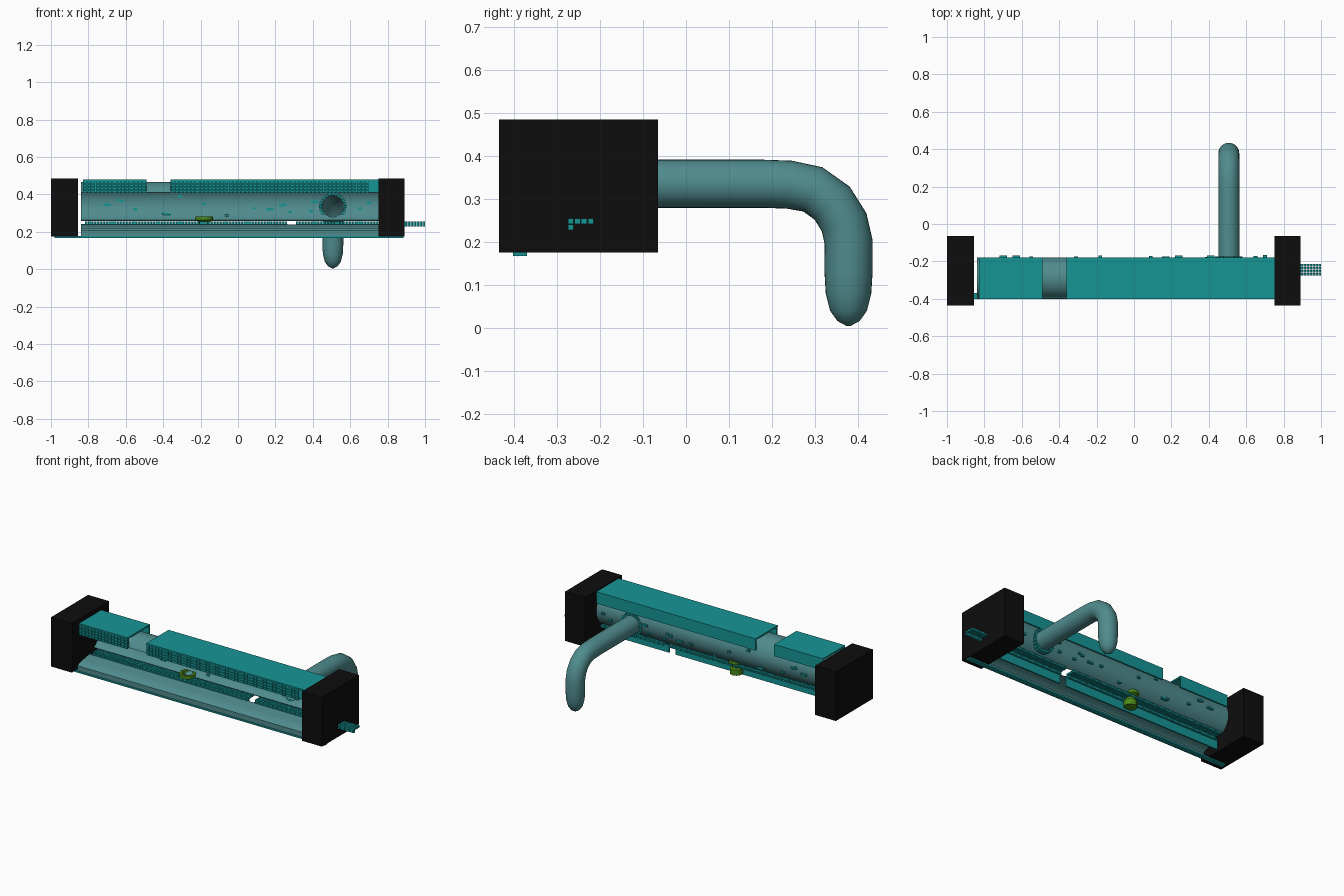
import bpy, bmesh, math
from mathutils import Vector, Matrix

if "Cube" in bpy.data.objects:
    bpy.data.objects.remove(bpy.data.objects["Cube"])


def material(name, rgb):
    m = bpy.data.materials.new(name)
    m.diffuse_color = (*rgb, 1)
    m.use_nodes = True
    m.node_tree.nodes["Principled BSDF"].inputs["Base Color"].default_value = m.diffuse_color
    return m


TEAL = material("teal", (0.008, 0.30, 0.30))
GREY = material("grey_teal", (0.08, 0.26, 0.27))
BLACK = material("black", (0.004, 0.004, 0.004))
GREEN = material("green", (0.07, 0.26, 0.01))


def finish(name, bm, mat, smooth=False):
    bmesh.ops.recalc_face_normals(bm, faces=bm.faces)
    me = bpy.data.meshes.new(name)
    bm.to_mesh(me)
    bm.free()
    me.materials.append(mat)
    ob = bpy.data.objects.new(name, me)
    bpy.context.collection.objects.link(ob)
    if smooth:
        bpy.ops.object.select_all(action='DESELECT')
        ob.select_set(True)
        bpy.context.view_layer.objects.active = ob
        bpy.ops.object.shade_smooth_by_angle(angle=math.radians(40))
    return ob


def add_box(bm, x, y, z):
    """Box from three (min, max) ranges."""
    c = [(a + b) / 2 for a, b in (x, y, z)]
    s = [b - a for a, b in (x, y, z)]
    bmesh.ops.create_cube(bm, size=1, matrix=Matrix.Translation(c) @ Matrix.Diagonal((*s, 1)))


def boxes(name, mat, *ranges):
    bm = bmesh.new()
    for r in ranges:
        add_box(bm, *r)
    return finish(name, bm, mat)


def add_cube(bm, c, s):
    add_box(bm, *[(v - d / 2, v + d / 2) for v, d in zip(c, s)])


def extrude_x(name, prof, x0, x1, mat):
    """Closed (y, z) profile run along x."""
    bm = bmesh.new()
    a = [bm.verts.new((x0, y, z)) for y, z in prof]
    b = [bm.verts.new((x1, y, z)) for y, z in prof]
    n = len(prof)
    for i in range(n):
        j = (i + 1) % n
        bm.faces.new((a[i], a[j], b[j], b[i]))
    bm.faces.new(a)
    bm.faces.new(b)
    return finish(name, bm, mat, True)


# End blocks
for name, x in (("left_end_block", (-1.0, -0.855)), ("right_end_block", (0.75, 0.89))):
    boxes(name, BLACK, (x, (-0.435, -0.065), (0.175, 0.485)))

# Curved shell, open at the front and underneath
CY, CZ, R = -0.29, 0.355, 0.112
arc = [math.radians(150 - 210 * i / 40) for i in range(41)]
outer = [(CY + R * math.cos(t), CZ + R * math.sin(t)) for t in arc]
inner = [(CY + (R - 0.006) * math.cos(t), CZ + (R - 0.006) * math.sin(t)) for t in arc]
shell = extrude_x("curved_shell", outer + inner[::-1], -0.84, 0.76, GREY)

# Hole where the pipe meets the shell
PX, PZ, PR = 0.507, 0.335, 0.056
bm = bmesh.new()
bmesh.ops.create_cone(bm, cap_ends=True, segments=32, radius1=PR, radius2=PR, depth=0.16,
                      matrix=Matrix.Translation((PX, -0.18, PZ)) @ Matrix.Rotation(math.pi / 2, 4, 'X'))
cutter = finish("pipe_hole_cutter", bm, GREY)
cutter.hide_render = True
cutter.hide_viewport = True
mod = shell.modifiers.new("pipe_hole", 'BOOLEAN')
mod.object = cutter
mod.operation = 'DIFFERENCE'
mod.solver = 'EXACT'

# Top covers: lid, rear wall and front wall, with a gap between the two
for name, x in (("left_cover", (-0.83, -0.49)), ("right_cover", (-0.36, 0.75))):
    boxes(name, TEAL,
          (x, (-0.40, -0.178), (0.47, 0.479)),
          (x, (-0.186, -0.178), (0.405, 0.472)),
          (x, (-0.393, -0.385), (0.412, 0.472)))

# Studded front faces of the covers
bm = bmesh.new()
for x0, x1 in ((-0.83, -0.49), (-0.36, 0.70)):
    n = round((x1 - x0) / 0.022)
    step = (x1 - x0) / n
    for row in range(4):
        for i in range(n):
            add_cube(bm, (x0 + (i + 0.5) * step, -0.396, 0.414 + row * 0.0165),
                     (step * 0.86, 0.012, 0.0135))
finish("cover_studs", bm, TEAL)

# Long studded strip under the shell, sticking out of the right block
bm = bmesh.new()
n = 116
for i in range(n):
    x = -0.82 + (i + 0.5) * 1.82 / n
    if 0.265 < x < 0.31:
        continue
    for k in range(4):
        add_cube(bm, (x, -0.268 + k * 0.0155, 0.248), (0.0135, 0.0135, 0.0125))
    add_cube(bm, (x, -0.268, 0.234), (0.0135, 0.0135, 0.0125))
finish("studded_strip", bm, TEAL)

# Lower front panel, its teal back wall and base edge
top = [(-0.398, 0.172), (-0.398, 0.208), (-0.388, 0.219), (-0.34, 0.229), (-0.28, 0.238)]
extrude_x("lower_front_panel", top + [(y + 0.006, z - 0.006) for y, z in top[::-1]],
          -0.84, 0.76, GREY)
boxes("lower_back_wall", TEAL,
      ((-0.84, 0.265), (-0.283, -0.275), (0.175, 0.241)),
      ((0.31, 0.76), (-0.283, -0.275), (0.175, 0.241)))
boxes("base_edge", TEAL, ((-0.98, 0.885), (-0.402, -0.37), (0.167, 0.177)))

# Bent pipe with a closed rounded tip: (y, z, radius)
path = [(-0.195, PZ, PR), (0.18, PZ, PR), (0.24, 0.333, PR), (0.295, 0.322, PR),
        (0.34, 0.29, PR), (0.368, 0.245, PR), (0.378, 0.20, PR), (0.378, 0.13, PR),
        (0.378, 0.08, 0.053), (0.378, 0.04, 0.043), (0.378, 0.016, 0.026), (0.378, 0.004, 0.004)]
bm = bmesh.new()
rings, S = [], 32
for i, (y, z, r) in enumerate(path):
    p, q = path[max(i - 1, 0)], path[min(i + 1, len(path) - 1)]
    d = Vector((0, q[0] - p[0], q[1] - p[1])).normalized()
    side = Vector((1, 0, 0))
    up = d.cross(side)
    rings.append([bm.verts.new(Vector((PX, y, z)) + r * (math.cos(t) * side + math.sin(t) * up))
                  for t in (2 * math.pi * k / S for k in range(S))])
for a, b in zip(rings, rings[1:]):
    for k in range(S):
        j = (k + 1) % S
        bm.faces.new((a[k], a[j], b[j], b[k]))
bm.faces.new(rings[-1])
finish("bent_pipe", bm, GREY, True)

# Collar of small blocks where the pipe leaves the shell
bm = bmesh.new()
for k in range(24):
    t = 2 * math.pi * k / 24
    m = (Matrix.Translation((PX, -0.19, PZ)) @ Matrix.Rotation(t, 4, 'Y')
         @ Matrix.Translation((0.066, 0, 0)) @ Matrix.Diagonal((0.014, 0.03, 0.014, 1)))
    bmesh.ops.create_cube(bm, size=1, matrix=m)
finish("pipe_collar", bm, TEAL)

# Small pegs scattered through the shell: (x, z)
pegs = [(-0.70, 0.345), (-0.62, 0.365), (-0.64, 0.37), (-0.55, 0.32), (-0.40, 0.30),
        (-0.38, 0.295), (-0.31, 0.39), (-0.18, 0.35), (-0.06, 0.285), (0.09, 0.325),
        (0.17, 0.32), (0.23, 0.34), (0.25, 0.345), (0.28, 0.305), (0.39, 0.31),
        (0.41, 0.36), (0.65, 0.325), (0.70, 0.355)]
bm = bmesh.new()
for i, (x, z) in enumerate(pegs):
    y = CY + math.sqrt(R * R - (z - CZ) ** 2)
    add_cube(bm, (x, y, z), (0.04 if i % 5 == 0 else 0.02, 0.022, 0.012))
finish("shell_pegs", bm, TEAL)

# Green drain plug, a turned profile of (radius, z)
prof = [(0.0, 0.255), (0.030, 0.258), (0.032, 0.282), (0.047, 0.282), (0.047, 0.262),
        (0.030, 0.254), (0.027, 0.232), (0.038, 0.226), (0.038, 0.19), (0.0, 0.185)]
bm = bmesh.new()
vs = [bm.verts.new((r, 0, z)) for r, z in prof]
es = [bm.edges.new(p) for p in zip(vs, vs[1:])]
bmesh.ops.spin(bm, geom=vs + es, cent=(0, 0, 0), axis=(0, 0, 1), angle=2 * math.pi, steps=20)
bmesh.ops.remove_doubles(bm, verts=bm.verts, dist=0.0001)
bmesh.ops.translate(bm, verts=bm.verts, vec=(-0.18, -0.245, 0))
finish("drain_plug", bm, GREEN, True)
